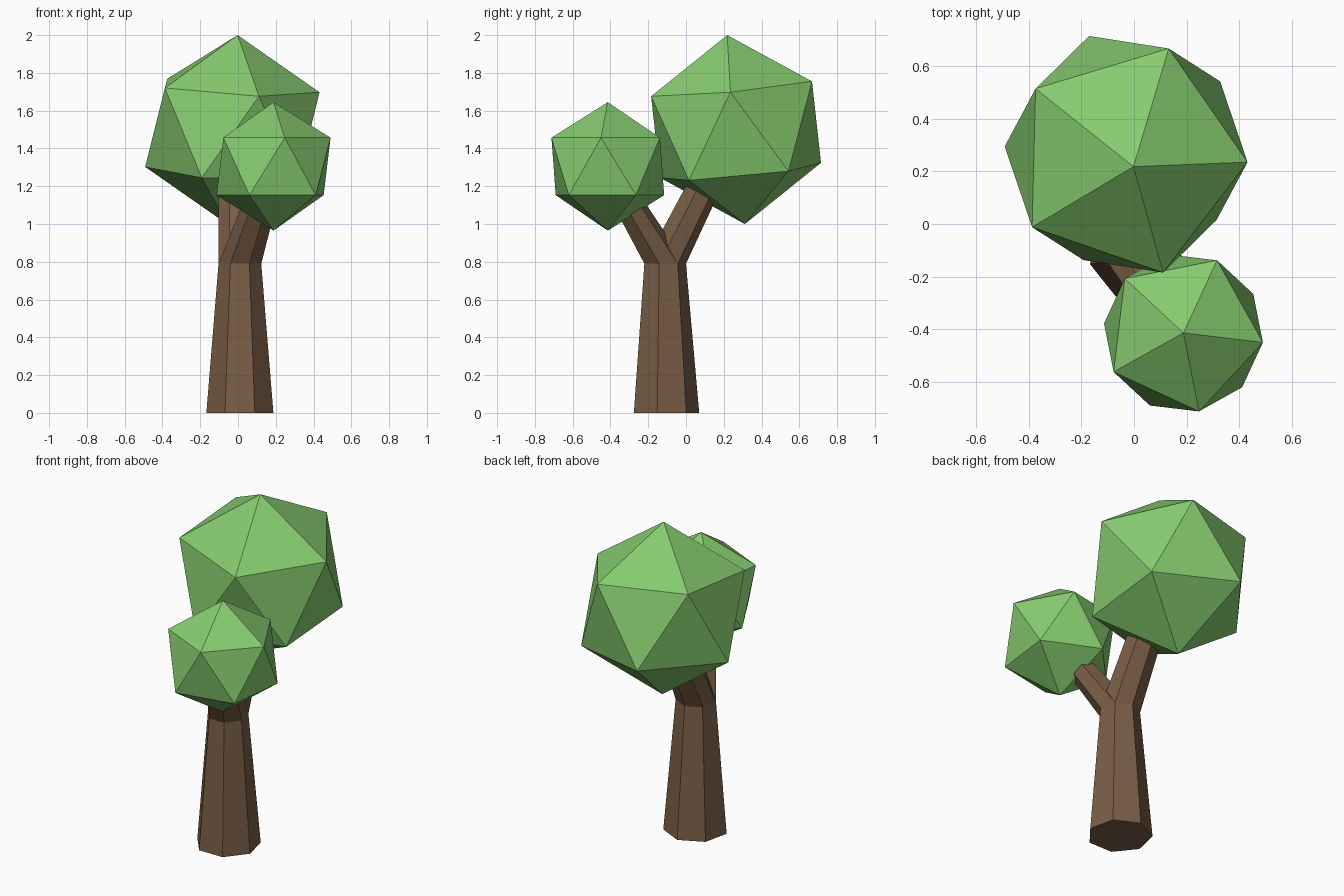
import bpy, bmesh
from math import cos, sin, pi
from mathutils import Vector, Matrix

if "Cube" in bpy.data.objects:
    bpy.data.objects.remove(bpy.data.objects["Cube"])


def material(name, rgb):
    m = bpy.data.materials.new(name)
    m.diffuse_color = (*rgb, 1)
    m.use_nodes = True
    m.node_tree.nodes["Principled BSDF"].inputs["Base Color"].default_value = m.diffuse_color
    return m


bark = material("bark", (0.19, 0.11, 0.06))
leaf = material("leaf", (0.24, 0.60, 0.16))


def add_object(name, bm, mat):
    bmesh.ops.recalc_face_normals(bm, faces=bm.faces)
    me = bpy.data.meshes.new(name)
    bm.to_mesh(me)
    bm.free()
    me.materials.append(mat)
    ob = bpy.data.objects.new(name, me)
    bpy.context.collection.objects.link(ob)
    return ob


def limb(name, rings, sides=7):
    """Tapered seven-sided limb through (x, y, z, radius) rings."""
    bm = bmesh.new()
    loops = []
    for x, y, z, r in rings:
        angles = [pi / 2 + 2 * pi * i / sides for i in range(sides)]
        loops.append([bm.verts.new((x + r * cos(a), y + r * sin(a), z)) for a in angles])
    for lo, hi in zip(loops, loops[1:]):
        for i in range(sides):
            j = (i + 1) % sides
            bm.faces.new((lo[i], lo[j], hi[j], hi[i]))
    bm.faces.new(loops[0])
    bm.faces.new(loops[-1])
    return add_object(name, bm, bark)


def canopy(name, centre, top, side, radius):
    """Icosahedron with one corner toward top and a ring corner toward side."""
    z = Vector(top).normalized()
    s = Vector(side)
    x = (s - z * s.dot(z)).normalized()
    y = z.cross(x)
    rot = Matrix((x, y, z)).transposed().to_4x4()
    bm = bmesh.new()
    bmesh.ops.create_icosphere(bm, subdivisions=1, radius=radius,
                               matrix=Matrix.Translation(centre) @ rot)
    return add_object(name, bm, leaf)


# Trunk and its two forking branches
fork = (0.01, -0.116, 0.79, 0.116)
limb("trunk", [(0.01, -0.112, 0, 0.182), fork])
limb("back_branch", [fork, (-0.005, 0.10, 1.22, 0.10)])
limb("front_branch", [fork, (0.125, -0.325, 1.14, 0.09)])

# Faceted leaf masses
canopy("large_canopy", (-0.03, 0.265, 1.5), (0.028, -0.047, 0.5), (0.46, -0.03, 0.2), 0.503)
canopy("small_canopy", (0.188, -0.414, 1.305), (0, 0, 1), (0.302, -0.036, 0), 0.34)
